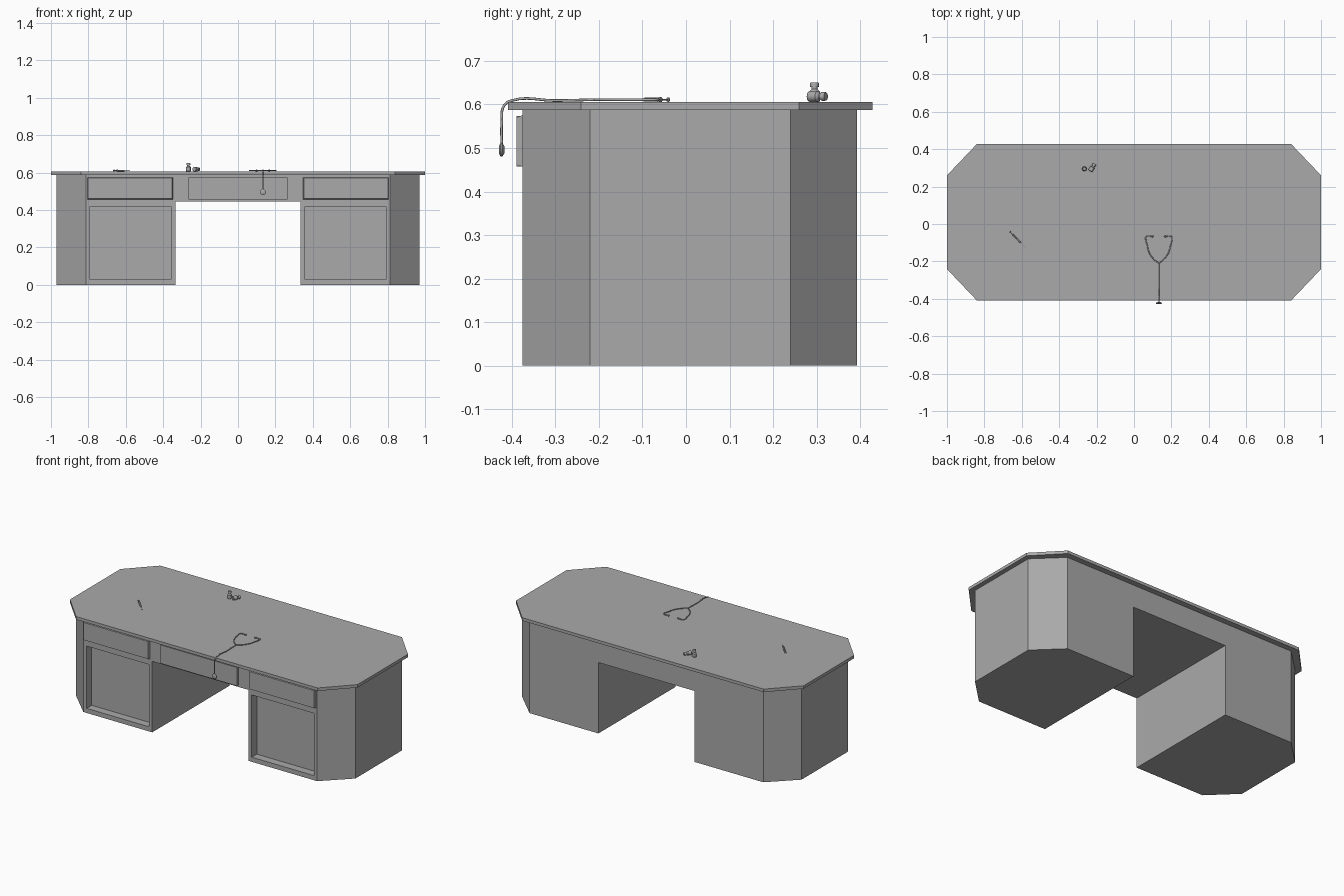
import bpy, bmesh, math
from mathutils import Vector

cube = bpy.data.objects.get("Cube")
if cube:
    bpy.data.objects.remove(cube, do_unlink=True)

GREY = (0.4, 0.4, 0.4, 1)
grey = bpy.data.materials.new("plain grey")
grey.use_nodes = True
grey.diffuse_color = GREY
grey.node_tree.nodes["Principled BSDF"].inputs["Base Color"].default_value = GREY

DESK_TOP = 0.606


def finish(name, bm):
    bmesh.ops.recalc_face_normals(bm, faces=bm.faces)
    mesh = bpy.data.meshes.new(name)
    bm.to_mesh(mesh)
    bm.free()
    mesh.materials.append(grey)
    ob = bpy.data.objects.new(name, mesh)
    bpy.context.collection.objects.link(ob)
    return ob


def smooth(ob):
    bpy.ops.object.select_all(action='DESELECT')
    ob.select_set(True)
    bpy.context.view_layer.objects.active = ob
    bpy.ops.object.shade_smooth_by_angle()


def octagon_slab(name, x, cut_x, ys, z0, z1):
    """Extruded rectangle with clipped corners; ys runs front to back."""
    y0, y1, y2, y3 = ys
    half = [(cut_x, y0), (x, y1), (x, y2), (cut_x, y3)]
    ring = half + [(-px, py) for px, py in reversed(half)]
    bm = bmesh.new()
    face = bm.faces.new([bm.verts.new((px, py, z0)) for px, py in ring])
    out = bmesh.ops.extrude_face_region(bm, geom=[face])
    bmesh.ops.translate(bm, vec=(0, 0, z1 - z0),
                        verts=[v for v in out["geom"] if isinstance(v, bmesh.types.BMVert)])
    return finish(name, bm)


def box(name, lo, hi, taper=0):
    """Box between two corners; taper narrows its front face."""
    lo, hi = Vector(lo), Vector(hi)
    bm = bmesh.new()
    bmesh.ops.create_cube(bm, size=1)
    for v in bm.verts:
        shrink = taper if v.co.y < 0 else 0
        for i in range(3):
            s = 1 if v.co[i] > 0 else -1
            v.co[i] = (lo[i] + hi[i]) / 2 + s * ((hi[i] - lo[i]) / 2 - (shrink if i != 1 else 0))
    return finish(name, bm)


def carve(target, cutter):
    mod = target.modifiers.new("carve", 'BOOLEAN')
    mod.operation = 'DIFFERENCE'
    mod.solver = 'EXACT'
    mod.object = cutter
    bpy.context.view_layer.objects.active = target
    bpy.ops.object.modifier_apply(modifier=mod.name)
    bpy.data.objects.remove(cutter, do_unlink=True)


def lathe(name, profile, loc, axis=(0, 0, 1), sides=20):
    """Spin (radius, height) pairs, then point the axis and place it."""
    bm = bmesh.new()
    turn = Vector(axis).to_track_quat('Z', 'Y')
    rings = []
    for r, h in profile:
        angles = [2 * math.pi * i / sides for i in range(sides)]
        rings.append([bm.verts.new(turn @ Vector((r * math.cos(a), r * math.sin(a), h)) + Vector(loc))
                      for a in angles])
    for a, b in zip(rings, rings[1:]):
        for i in range(sides):
            j = (i + 1) % sides
            bm.faces.new((a[i], a[j], b[j], b[i]))
    bm.faces.new(rings[0])
    bm.faces.new(rings[-1])
    smooth(finish(name, bm))


def tube(name, points, radius):
    """Smooth round tube through the points."""
    curve = bpy.data.curves.new(name, 'CURVE')
    curve.dimensions = '3D'
    curve.bevel_depth = radius
    curve.bevel_resolution = 2
    curve.resolution_u = 6
    curve.use_fill_caps = True
    spline = curve.splines.new('BEZIER')
    spline.bezier_points.add(len(points) - 1)
    for bp, p in zip(spline.bezier_points, points):
        bp.co = p
        bp.handle_left_type = bp.handle_right_type = 'AUTO'
    curve.materials.append(grey)
    ob = bpy.data.objects.new(name, curve)
    bpy.context.collection.objects.link(ob)


# Desk carcass with knee space and recessed doors
FRONT = -0.375
octagon_slab("desktop", 1.0, 0.84, (-0.409, -0.241, 0.26, 0.428), 0.587, DESK_TOP)
body = octagon_slab("desk_body", 0.971, 0.813, (FRONT, -0.221, 0.24, 0.393), 0, 0.587)
carve(body, box("knee_cutter", (-0.334, -1, -1), (0.334, 1, 0.446)))
for s in (-1, 1):
    x0, x1 = sorted((s * 0.358, s * 0.79))
    carve(body, box("door_cutter", (x0, -1, 0.029), (x1, FRONT + 0.05, 0.42)))

# Drawer fronts
for side, s in (("right", -1), ("left", 1)):
    x0, x1 = sorted((s * 0.345, s * 0.808))
    box(side + "_drawer", (x0, FRONT - 0.014, 0.454), (x1, FRONT + 0.01, 0.578), 0.007)
box("centre_drawer", (-0.265, FRONT - 0.014, 0.457), (0.265, FRONT + 0.01, 0.573))

# Stethoscope: hanging tube, two ear arms and chest piece
MID = 0.133
z = DESK_TOP + 0.003
tube("stethoscope_tube", [(MID, -0.21, z + 0.002), (MID, -0.3, z), (MID, -0.4, z),
                          (MID, -0.418, z - 0.012), (MID, -0.423, z - 0.05), (MID, -0.423, 0.5)], 0.003)
for side, s in (("right", -1), ("left", 1)):
    arm = [(0, -0.21), (0.03, -0.185), (0.055, -0.145), (0.062, -0.115),
           (0.07, -0.085), (0.068, -0.068), (0.035, -0.066)]
    tube(side + "_ear_arm", [(MID + s * x, y, z + 0.002) for x, y in arm], 0.003)
    lathe(side + "_ear_tip", [(0.002, 0), (0.005, 0.003), (0.005, 0.008), (0.002, 0.012)],
          (MID + s * 0.04, -0.066, z + 0.002), (-s, 0, 0), 12)
lathe("chest_piece", [(0.010, 0), (0.016, 0.003), (0.016, 0.007), (0.008, 0.012)],
      (MID, -0.429, 0.496), (0, 1, 0))

# Two medicine bottles, one standing and one lying
bottle = [(0.011, 0), (0.0125, 0.002), (0.0125, 0.023), (0.007, 0.029), (0.007, 0.034),
          (0.010, 0.034), (0.010, 0.043), (0.009, 0.045)]
lathe("standing_bottle", bottle, (-0.265, 0.295, DESK_TOP))
lathe("lying_bottle", bottle, (-0.234, 0.283, DESK_TOP + 0.0125), (0.5, 0.8, 0))

# Syringe with plunger and needle
along = Vector((0.7, -0.71, 0))
start = Vector((-0.664, -0.04, DESK_TOP + 0.005))
lathe("syringe_barrel", [(0.005, 0), (0.005, 0.003), (0.002, 0.003), (0.002, 0.025), (0.006, 0.025),
                         (0.006, 0.028), (0.0045, 0.028), (0.0045, 0.078), (0.001, 0.084)],
      start, along, 12)
lathe("syringe_needle", [(0.001, 0), (0.001, 0.042)], start + along * 0.082, along, 8)
